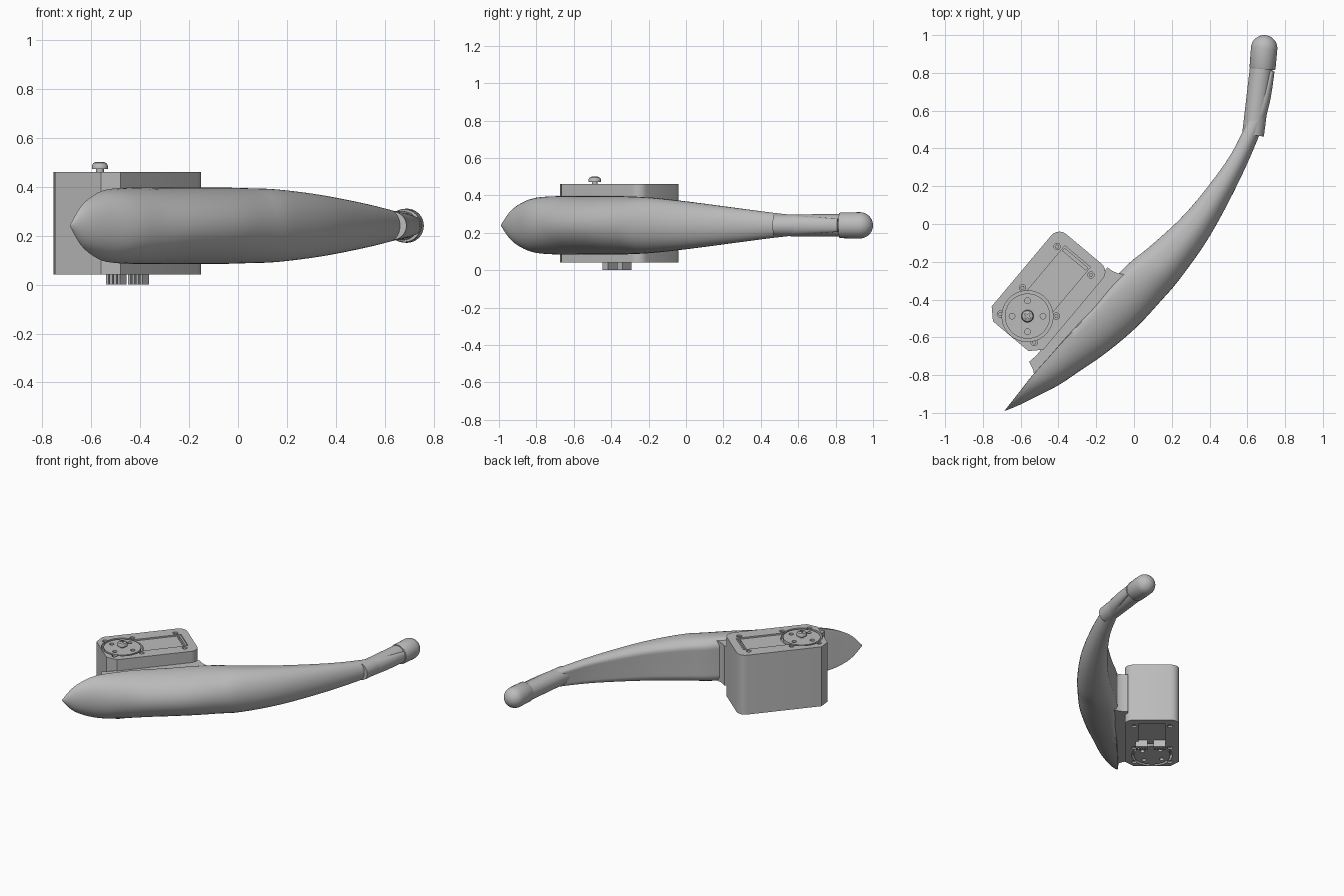
import bpy, bmesh, math
from mathutils import Matrix, Vector

cube = bpy.data.objects.get("Cube")
if cube:
    bpy.data.objects.remove(cube)

grey = bpy.data.materials.new("mid grey")
grey.use_nodes = True
colour = (0.5, 0.5, 0.5, 1)
grey.diffuse_color = colour
grey.node_tree.nodes["Principled BSDF"].inputs["Base Color"].default_value = colour

MID = 0.25          # height of the motor's centre
LEG_Z = 0.24        # height of the leg's centre line
HORN = -0.163       # drive axis along the motor
MOTOR = Matrix.Translation((-0.459, -0.363, MID)) @ Matrix.Rotation(math.radians(50), 4, 'Z')


def finish(name, bm, matrix=Matrix(), angle=30):
    """Turn a bmesh into a shaded, coloured object."""
    bmesh.ops.recalc_face_normals(bm, faces=bm.faces)
    mesh = bpy.data.meshes.new(name)
    bm.to_mesh(mesh)
    bm.free()
    mesh.transform(matrix)
    mesh.materials.append(grey)
    obj = bpy.data.objects.new(name, mesh)
    bpy.context.collection.objects.link(obj)
    shade(obj, angle)
    return obj


def shade(obj, angle=30):
    bpy.ops.object.select_all(action='DESELECT')
    obj.select_set(True)
    bpy.context.view_layer.objects.active = obj
    bpy.ops.object.shade_smooth_by_angle(angle=math.radians(angle))


def loft(bm, rings):
    """Skin closed rings of points and cap both ends."""
    loops = [[bm.verts.new(p) for p in ring] for ring in rings]
    n = len(loops[0])
    for a, b in zip(loops, loops[1:]):
        for i in range(n):
            j = (i + 1) % n
            bm.faces.new((a[i], a[j], b[j], b[i]))
    bm.faces.new(loops[0])
    bm.faces.new(loops[-1])


def lathe(name, profile, matrix, sides=32):
    bm = bmesh.new()
    turn = [2 * math.pi * i / sides for i in range(sides)]
    loft(bm, [[(r * math.cos(t), r * math.sin(t), z) for t in turn] for r, z in profile])
    return finish(name, bm, matrix)


def disc(name, x, y, radius, low, high, sides=32):
    return lathe(name, [(radius, low), (radius, high)], MOTOR @ Matrix.Translation((x, y, 0)), sides)


def prism(name, outline, low, high, matrix=MOTOR):
    bm = bmesh.new()
    loft(bm, [[(x, y, z) for x, y in outline] for z in (low, high)])
    return finish(name, bm, matrix)


def block(name, x0, x1, y0, y1, low, high):
    return prism(name, [(x0, y0), (x1, y0), (x1, y1), (x0, y1)], low, high)


def carve(obj, cutters):
    """Cut pockets and bake the result."""
    for cutter in cutters:
        cutter.hide_render = True
        mod = obj.modifiers.new("pocket", 'BOOLEAN')
        mod.operation = 'DIFFERENCE'
        mod.solver = 'EXACT'
        mod.object = cutter
    graph = bpy.context.evaluated_depsgraph_get()
    baked = bpy.data.meshes.new_from_object(obj.evaluated_get(graph))
    obj.modifiers.clear()
    obj.data = baked
    for cutter in cutters:
        bpy.data.objects.remove(cutter)
    shade(obj)


# Motor body: chamfered at the drive end, rounded at the other
bm = bmesh.new()
bmesh.ops.create_cube(bm, size=1)
bmesh.ops.scale(bm, vec=(0.603, 0.357, 0.42), verts=bm.verts)
for side, steps in ((1, 5), (-1, 1)):
    edges = [e for e in bm.edges
             if abs(e.verts[0].co.z - e.verts[1].co.z) > 0.1
             and e.verts[0].co.x * side > 0.29]
    bmesh.ops.bevel(bm, geom=edges, offset=0.056, segments=steps, profile=0.5, affect='EDGES')
body = finish("motor_body", bm, MOTOR)

# Pockets and bolt holes on both faces of the motor
cutters = []
bolts = [(x, s * 0.117) for x in (0.22, -0.065, -0.247) for s in (1, -1)]
for s in (1, -1):
    def span(depth):
        return sorted((s * (0.21 - depth), s * 0.25))
    cutters.append(block("panel_cut", HORN, 0.25, -0.088, 0.088, *span(0.01)))
    cutters.append(disc("horn_cut", HORN, 0, 0.135, *span(0.035)))
    cutters.append(block("slot_cut", 0.222, 0.238, -0.08, 0.08, *span(0.03)))
    for x, y in bolts:
        cutters.append(disc("bolt_cut", x, y, 0.017, *span(0.02), sides=16))
carve(body, cutters)

# Bolt heads in the holes
for x, y in bolts:
    for s in (1, -1):
        disc("case_bolt", x, y, 0.011, *sorted((s * 0.18, s * 0.203)), sides=6)

# Drive horns with four holes each
for name, s in (("top_horn", 1), ("bottom_horn", -1)):
    horn = disc(name, HORN, 0, 0.12, *sorted((s * 0.16, s * 0.209)))
    holes = []
    for i in range(4):
        a = math.radians(40 + 90 * i)
        holes.append(disc("horn_hole", HORN + 0.082 * math.cos(a), 0.082 * math.sin(a),
                          0.015, *sorted((s * 0.19, s * 0.23)), sides=16))
    carve(horn, holes)

# Centre screw with a domed, cross-slotted head
screw = lathe("horn_screw", [(0.016, 0.2), (0.016, 0.222), (0.033, 0.222), (0.033, 0.235),
                             (0.028, 0.245), (0.018, 0.25)],
              MOTOR @ Matrix.Translation((HORN, 0, 0)))
carve(screw, [block("cross_cut", HORN - a, HORN + a, -b, b, 0.24, 0.26)
              for a, b in ((0.018, 0.004), (0.004, 0.018))])

# Two cable sockets below, each a back wall with a row of pins
for y in (0.05, -0.068):
    block("socket_back", 0.006, 0.02, y - 0.039, y + 0.039, -MID, -0.2)
    for i in range(4):
        c = y + (i - 1.5) * 0.021
        block("socket_pin", -0.02, 0.008, c - 0.007, c + 0.007, -MID, -0.2)

# Mounting pad with hollowed ends, between motor and leg
pad = [(-0.4, -0.235), (-0.375, -0.222), (-0.36, -0.203), (-0.35, -0.18), (-0.343, -0.162),
       (-0.29, -0.17), (0.307, -0.158), (0.309, -0.19), (0.318, -0.22), (0.335, -0.25), (-0.36, -0.25)]
prism("mounting_pad", pad, -0.15, 0.13)

# Leg stations: outer x, y, inner x, y, half height, where it is widest
stations = [Vector(s) for s in (
    (-.685, -.99, -.685, -.988, .004, 1),
    (-.60, -.955, -.645, -.937, .075, 1),
    (-.50, -.905, -.60, -.88, .118, 1),
    (-.394, -.85, -.54, -.803, .147, 1),
    (-.29, -.78, -.43, -.68, .156, 1),
    (-.18, -.706, -.32, -.55, .156, .95),
    (-.07, -.62, -.22, -.43, .156, .85),
    (.03, -.53, -.12, -.28, .156, .7),
    (.14, -.41, -.03, -.178, .153, .6),
    (.24, -.294, .08, -.085, .148, .5),
    (.40, -.066, .27, .085, .126, .5),
    (.56, .235, .475, .335, .09, .5),
    (.675, .5, .58, .52, .062, .5),
    (.72, .65, .655, .67, .048, .5),
    (.744, .807, .715, .815, .035, .5))]


def between(a, b, c, d, t):
    """Catmull-Rom blend from b to c."""
    return 0.5 * (2 * b + (c - a) * t + (2 * a - 5 * b + 4 * c - d) * t ** 2
                  + (3 * b - a - 3 * c + d) * t ** 3)


def section(s, sides=40):
    outer, inner = Vector((s[0], s[1])), Vector((s[2], s[3]))
    wide = outer.lerp(inner, min(s[5], 0.99))
    ring = []
    for i in range(sides):
        a = 2 * math.pi * i / sides
        c = math.cos(a)
        if c >= 0:
            p = wide.lerp(outer, c)
        else:   # fuller inner side with a shallow groove
            p = wide.lerp(inner, abs(c) ** 0.7 - 0.22 * max(0, -c - 0.7) / 0.3)
        ring.append((p.x, p.y, LEG_Z + s[4] * math.sin(a)))
    return ring


path = []
last = len(stations) - 1
for i in range(last):
    a, d = stations[max(i - 1, 0)], stations[min(i + 2, last)]
    path += [between(a, stations[i], stations[i + 1], d, k / 4) for k in range(4)]
path.append(stations[last])
bm = bmesh.new()
loft(bm, [section(s) for s in path])
finish("curved_leg", bm, angle=40)


# Foot rod and rounded rubber tip
def along(start, end):
    start, end = Vector((*start, LEG_Z)), Vector((*end, LEG_Z))
    way = end - start
    return Matrix.Translation(start) @ way.to_track_quat('Z', 'Y').to_matrix().to_4x4(), way.length


matrix, length = along((0.63, 0.47), (0.674, 0.83))
lathe("foot_rod", [(0.058, 0), (0.06, length)], matrix)
matrix, length = along((0.68, 0.82), (0.689, 0.93))
dome = [(0.07 * math.cos(t), length + 0.07 * math.sin(t))
        for t in (math.radians(9 * k) for k in range(10))]
lathe("foot_tip", [(0.066, 0), (0.069, 0.006)] + dome + [(0.002, length + 0.07)], matrix)
